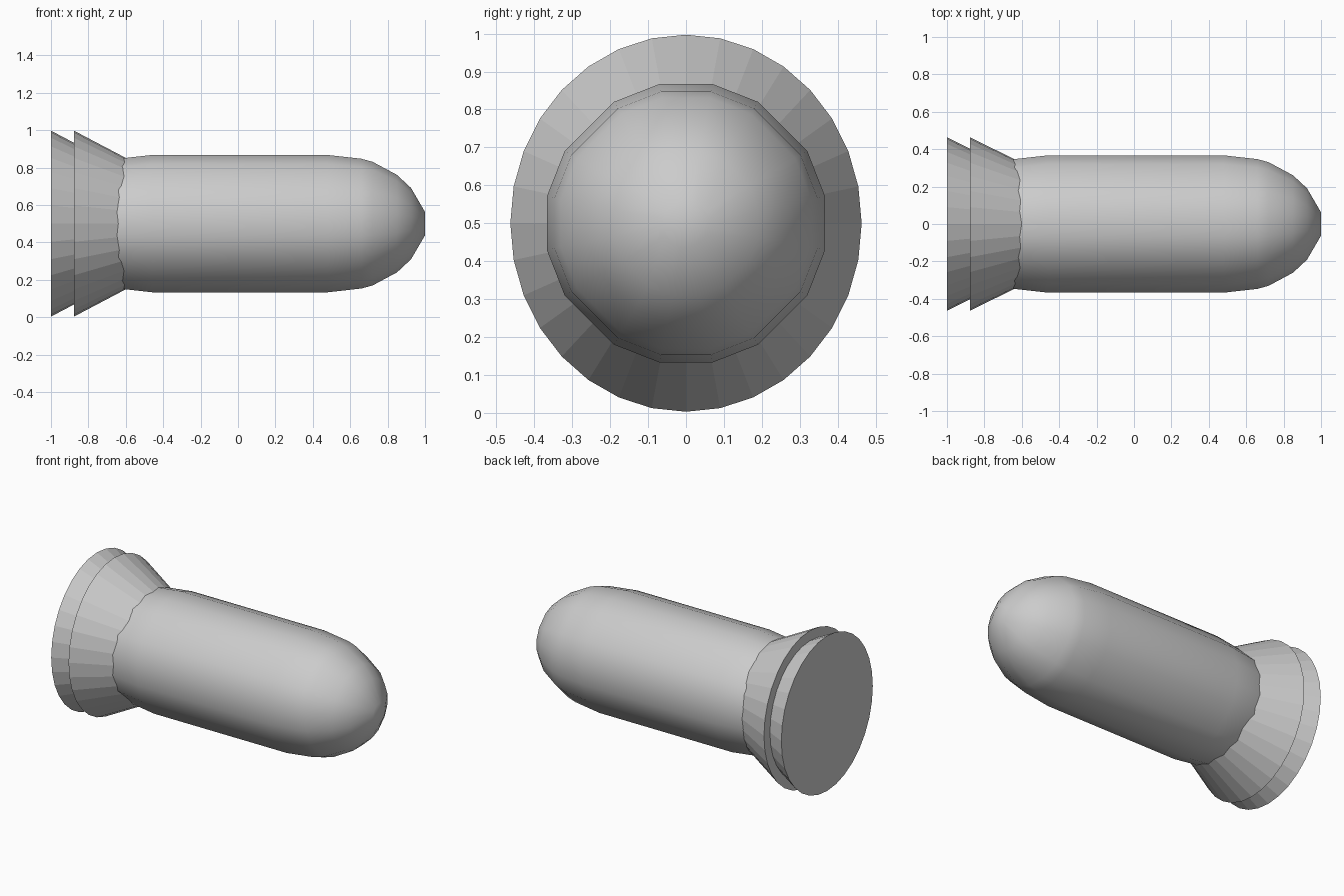
import bpy
import bmesh
import math
from mathutils import Matrix

cube = bpy.data.objects.get("Cube")
if cube:
    bpy.data.objects.remove(cube, do_unlink=True)

AXIS_Z = 0.5

grey = bpy.data.materials.new("plain_grey")
grey.use_nodes = True
grey.diffuse_color = (0.6, 0.6, 0.6, 1)
grey.node_tree.nodes["Principled BSDF"].inputs["Base Color"].default_value = grey.diffuse_color


def add_object(name, bm, smooth):
    bmesh.ops.recalc_face_normals(bm, faces=bm.faces)
    for face in bm.faces:
        face.smooth = smooth
    mesh = bpy.data.meshes.new(name)
    bm.to_mesh(mesh)
    bm.free()
    mesh.materials.append(grey)
    obj = bpy.data.objects.new(name, mesh)
    bpy.context.collection.objects.link(obj)
    obj.location.z = AXIS_Z
    return obj


def bullet_body():
    # Sixteen-sided rounded section, repeated by quarter turns
    quarter = [(-0.19, 0.32), (-0.07, 0.367), (0.07, 0.367), (0.19, 0.32)]
    section = []
    for turn in range(4):
        for y, z in quarter:
            section.append((y, z))
        quarter = [(z, -y) for y, z in quarter]

    # Distance from the middle and scale, mirrored for the hidden end
    nose = [(0.47, 1), (0.65, 0.945), (0.71, 0.9), (0.84, 0.71), (0.915, 0.52), (0.99, 0.17)]
    stations = [(-x, s) for x, s in reversed(nose)] + nose

    bm = bmesh.new()
    rings = [[bm.verts.new((x + 0.01, y * s, z * s)) for y, z in section]
             for x, s in stations]
    count = len(section)
    for a, b in zip(rings, rings[1:]):
        for i in range(count):
            j = (i + 1) % count
            bm.faces.new((a[i], a[j], b[j], b[i]))
    bm.faces.new(rings[0])
    bm.faces.new(rings[-1])
    return add_object("rounded_body", bm, True)


def flared_cone(name, base_x):
    # Oval cone whose point is buried inside the body
    length = 0.945
    bm = bmesh.new()
    bmesh.ops.create_cone(bm, cap_ends=True, segments=32, radius1=0.497,
                          radius2=0, depth=length)
    place = (Matrix.Translation((base_x + length / 2, 0, 0))
             @ Matrix.Diagonal((1, 0.932, 1, 1))
             @ Matrix.Rotation(math.pi / 2, 4, 'Y'))
    bmesh.ops.transform(bm, matrix=place, verts=bm.verts)
    return add_object(name, bm, False)


bullet_body()
flared_cone("front_flare", -0.877)
flared_cone("rear_flare", -1)
